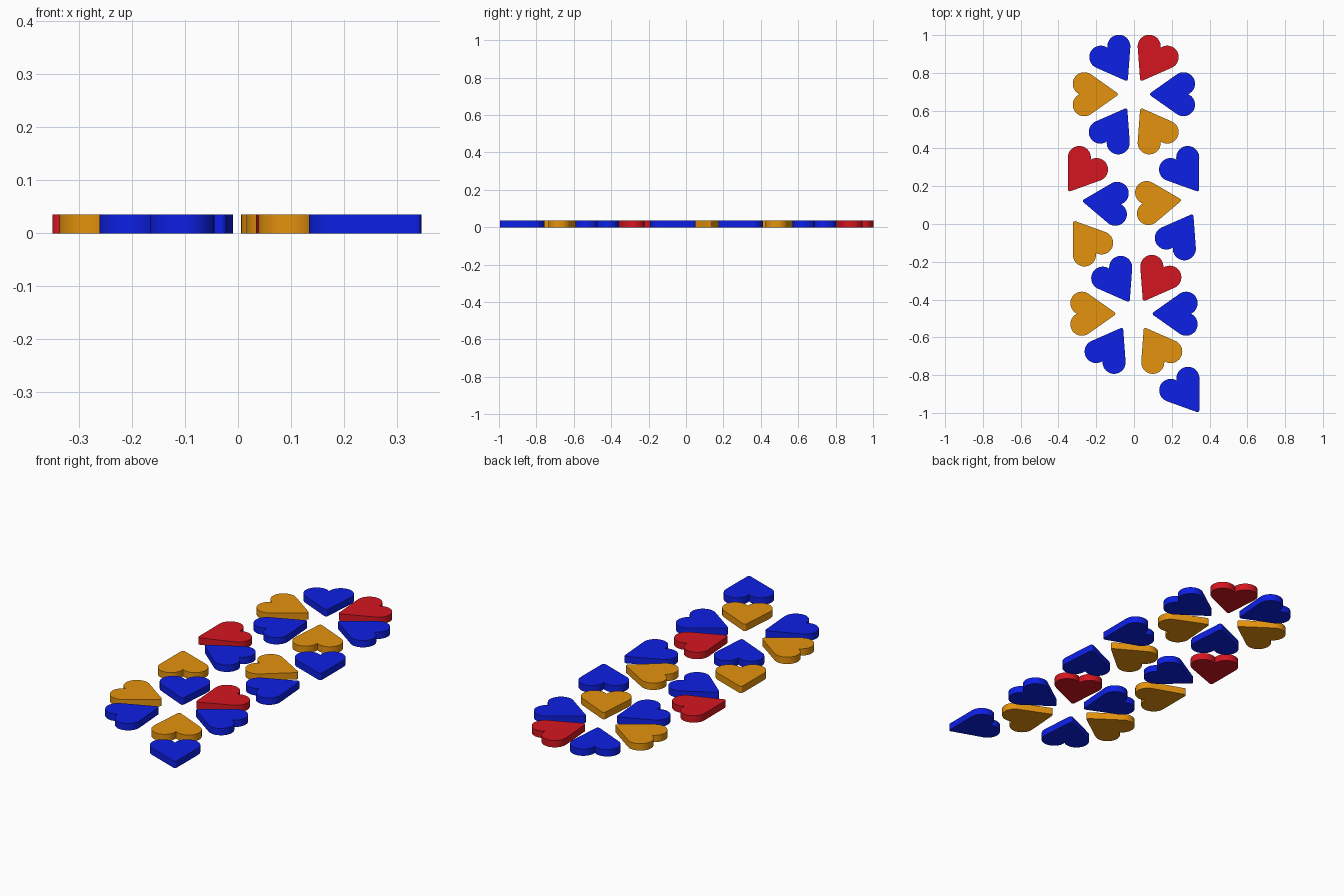
import bpy, bmesh
from math import sin, cos, radians, degrees, hypot, atan2, asin, sqrt

if "Cube" in bpy.data.objects:
    bpy.data.objects.remove(bpy.data.objects["Cube"])

THICK = 0.035
R, OFF = 0.061, 0.0555      # lobe radius and sideways offset
TIP_R, TIP_X = 0.010, 0.167  # rounded point


def material(name, rgb):
    m = bpy.data.materials.new(name)
    m.diffuse_color = (*rgb, 1)
    m.use_nodes = True
    m.node_tree.nodes["Principled BSDF"].inputs["Base Color"].default_value = m.diffuse_color
    return m


MATS = {
    "blue": material("blue", (0.004, 0.014, 0.78)),
    "orange": material("orange", (0.78, 0.29, 0.004)),
    "red": material("red", (0.66, 0.008, 0.014)),
}


def arc(cx, cy, r, a0, a1, n):
    return [(cx + r * cos(radians(a0 + (a1 - a0) * i / n)),
             cy + r * sin(radians(a0 + (a1 - a0) * i / n))) for i in range(n + 1)]


def heart_outline():
    # half outline: rounded point, straight flank (tangent), lobe to the notch
    slope = degrees(atan2(OFF, TIP_X) + asin((R - TIP_R) / hypot(OFF, TIP_X)))
    normal = 90 - slope
    notch = 360 + degrees(atan2(-OFF, -sqrt(R * R - OFF * OFF)))
    half = arc(TIP_X, 0, TIP_R, 0, normal, 5) + arc(0, OFF, R, normal, notch, 24)
    # mirror the other half, skipping the shared point and notch
    return half + [(x, -y) for x, y in reversed(half[1:-1])]


OUTLINE = heart_outline()


def heart(name, color, cx, cy, angle):
    """Extruded heart whose point faces `angle`; (cx, cy) is its extent centre."""
    c, s = cos(radians(angle)), sin(radians(angle))
    pts = [(x * c - y * s, x * s + y * c) for x, y in OUTLINE]
    xs, ys = zip(*pts)
    mx, my = (min(xs) + max(xs)) / 2, (min(ys) + max(ys)) / 2
    bm = bmesh.new()
    face = bm.faces.new([bm.verts.new((x - mx, y - my, 0)) for x, y in pts])
    ext = bmesh.ops.extrude_face_region(bm, geom=[face])
    top = [v for v in ext["geom"] if isinstance(v, bmesh.types.BMVert)]
    bmesh.ops.translate(bm, verts=top, vec=(0, 0, THICK))
    bmesh.ops.recalc_face_normals(bm, faces=bm.faces)
    me = bpy.data.meshes.new(name)
    bm.to_mesh(me)
    bm.free()
    me.materials.append(MATS[color])
    ob = bpy.data.objects.new(name, me)
    ob.location = (cx, cy, 0)
    bpy.context.collection.objects.link(ob)
    ob.select_set(True)
    bpy.context.view_layer.objects.active = ob


# colour, centre x, centre y, direction of the point
HEARTS = [
    # upper ring
    ("blue", -0.128, 0.88, -59), ("red", 0.128, 0.88, -121),
    ("orange", -0.205, 0.687, 0), ("blue", 0.204, 0.687, 180),
    ("blue", -0.131, 0.49, 59), ("orange", 0.128, 0.49, 121),
    # middle ring
    ("red", -0.244, 0.293, -125), ("blue", 0.239, 0.293, -55),
    ("blue", -0.149, 0.107, 175), ("orange", 0.127, 0.111, 5),
    ("orange", -0.217, -0.105, 125), ("blue", 0.219, -0.071, 59),
    # lower ring
    ("blue", -0.118, -0.29, -59), ("red", 0.142, -0.285, -121),
    ("orange", -0.218, -0.475, 0), ("blue", 0.218, -0.475, 180),
    ("blue", -0.153, -0.672, 59), ("orange", 0.147, -0.672, 121),
    # last heart
    ("blue", 0.240, -0.876, -55),
]
for i, (color, x, y, ang) in enumerate(HEARTS, 1):
    heart(f"{color}_heart_{i:02d}", color, x, y, ang)
bpy.ops.object.shade_smooth_by_angle(angle=radians(30))
